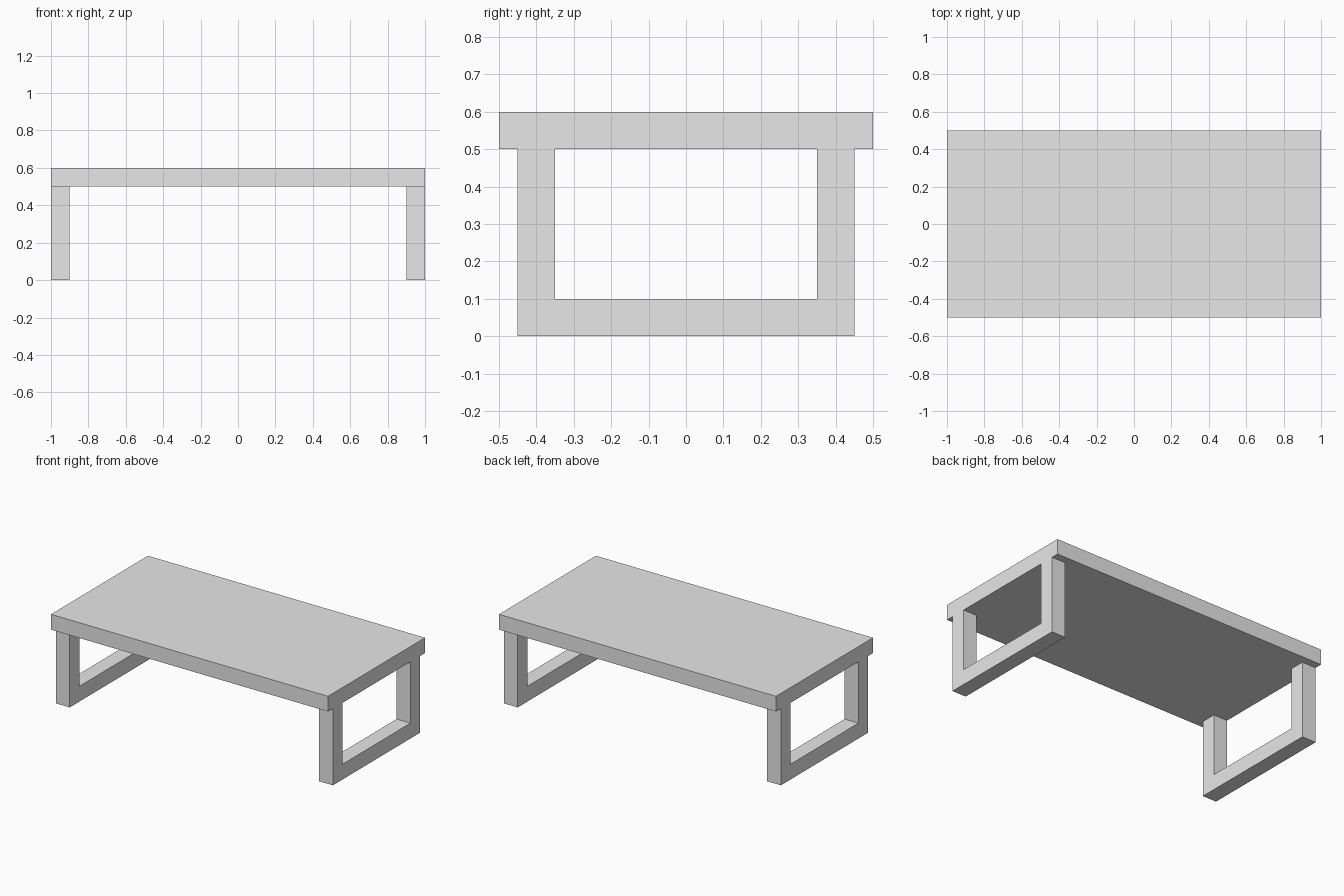
import bpy
import bmesh

cube = bpy.data.objects.get("Cube")
if cube:
    bpy.data.objects.remove(cube, do_unlink=True)

grey = bpy.data.materials.new("light_grey")
grey.use_nodes = True
colour = (0.8, 0.8, 0.8, 1.0)
grey.diffuse_color = colour
grey.node_tree.nodes["Principled BSDF"].inputs["Base Color"].default_value = colour


def finish(name, bm):
    """Turn a bmesh into a named, coloured object."""
    bmesh.ops.recalc_face_normals(bm, faces=bm.faces)
    mesh = bpy.data.meshes.new(name)
    bm.to_mesh(mesh)
    bm.free()
    mesh.materials.append(grey)
    obj = bpy.data.objects.new(name, mesh)
    bpy.context.collection.objects.link(obj)


def extruded(name, outline, start, offset):
    """Extrude a flat (y, z) outline along x."""
    bm = bmesh.new()
    face = bm.faces.new([bm.verts.new((start, y, z)) for y, z in outline])
    result = bmesh.ops.extrude_face_region(bm, geom=[face], use_keep_orig=True)
    moved = [v for v in result["geom"] if isinstance(v, bmesh.types.BMVert)]
    bmesh.ops.translate(bm, verts=moved, vec=(offset, 0, 0))
    finish(name, bm)


# Table top
LENGTH, DEPTH, HEIGHT, THICK = 2.0, 1.0, 0.6, 0.1
under = HEIGHT - THICK
top = [(-DEPTH / 2, under), (DEPTH / 2, under), (DEPTH / 2, HEIGHT), (-DEPTH / 2, HEIGHT)]
extruded("table_top", top, -LENGTH / 2, LENGTH)

# U-shaped leg frames, flush with the ends of the top
outer = 0.45
inner = outer - THICK
frame = [(-outer, 0), (outer, 0), (outer, under), (inner, under),
         (inner, THICK), (-inner, THICK), (-inner, under), (-outer, under)]
for side, name in ((1, "left_leg_frame"), (-1, "right_leg_frame")):
    extruded(name, frame, side * LENGTH / 2, -side * THICK)
